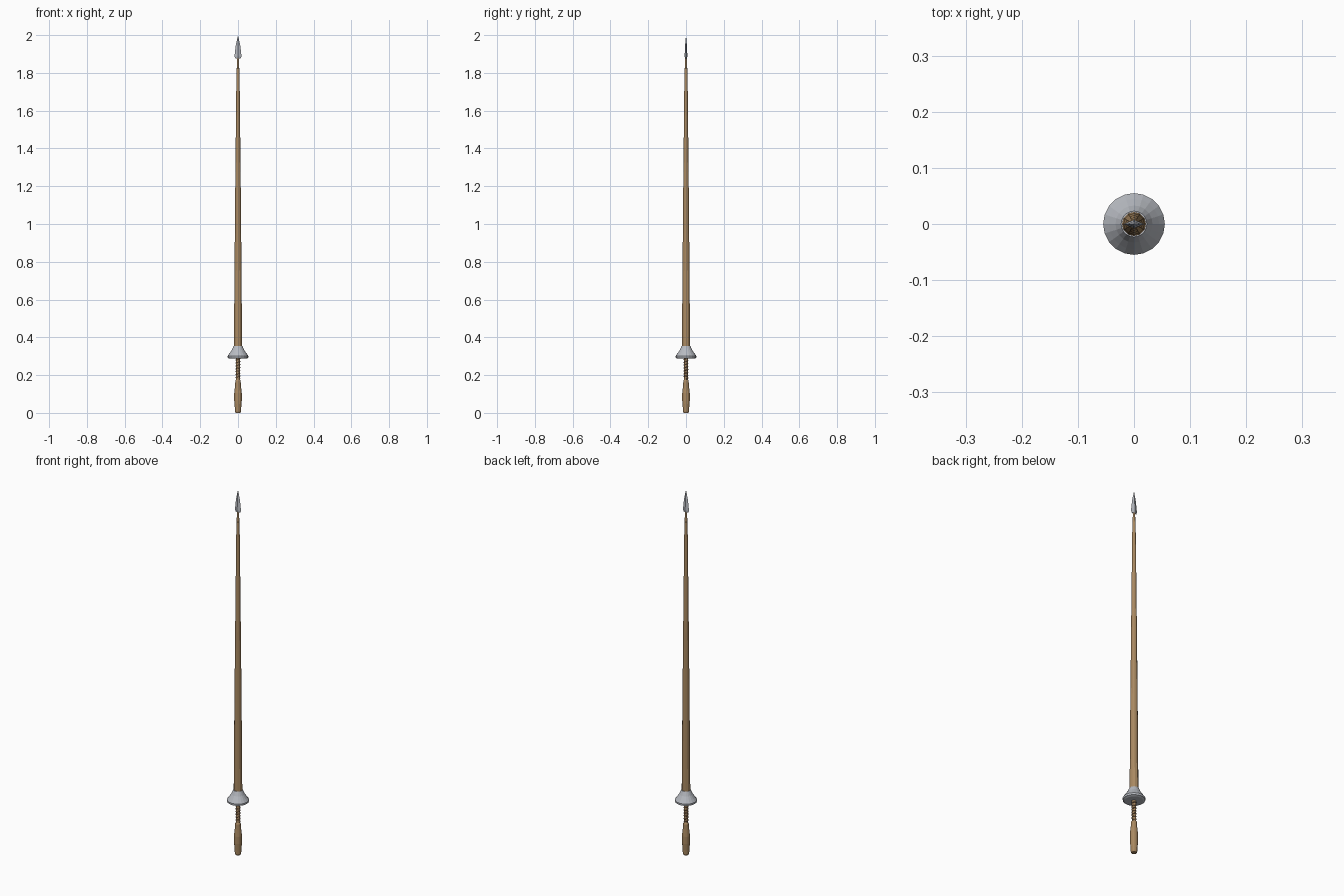
import bpy, bmesh
from math import sin, cos, pi

if "Cube" in bpy.data.objects:
    bpy.data.objects.remove(bpy.data.objects["Cube"])


def material(name, rgb):
    m = bpy.data.materials.new(name)
    m.diffuse_color = (*rgb, 1)
    m.use_nodes = True
    m.node_tree.nodes["Principled BSDF"].inputs["Base Color"].default_value = m.diffuse_color
    return m


wood = material("wood", (0.40, 0.25, 0.12))
leather = material("leather", (0.22, 0.12, 0.06))
steel = material("steel", (0.48, 0.50, 0.54))


def lathe(name, profile, sides, mat, flat=1.0):
    """Stack rings of (radius, z); radius 0 makes a point."""
    bm = bmesh.new()
    rings = []
    for r, z in profile:
        if r == 0:
            rings.append([bm.verts.new((0, 0, z))])
        else:
            rings.append([bm.verts.new((r * cos(2 * pi * i / sides),
                                        r * flat * sin(2 * pi * i / sides), z))
                          for i in range(sides)])
    for a, b in zip(rings, rings[1:]):
        for i in range(sides):
            j = (i + 1) % sides
            if len(b) == 1:
                bm.faces.new((a[i], a[j], b[0]))
            elif len(a) == 1:
                bm.faces.new((a[0], b[j], b[i]))
            else:
                bm.faces.new((a[i], a[j], b[j], b[i]))
    if len(rings[0]) > 1:
        bm.faces.new(rings[0][::-1])
    if len(rings[-1]) > 1:
        bm.faces.new(rings[-1])
    bmesh.ops.recalc_face_normals(bm, faces=bm.faces)
    me = bpy.data.meshes.new(name)
    bm.to_mesh(me)
    bm.free()
    me.materials.append(mat)
    ob = bpy.data.objects.new(name, me)
    bpy.context.collection.objects.link(ob)
    return ob


# Swollen wooden butt below the grip
lathe("butt", [(0.013, 0), (0.016, 0.008), (0.017, 0.03), (0.02, 0.065),
               (0.02, 0.105), (0.016, 0.14), (0.014, 0.17), (0.010, 0.177)], 12, wood)

# Narrow grip core with a cord wound around it
lathe("grip", [(0.0105, 0.17), (0.0105, 0.30)], 12, wood)
curve = bpy.data.curves.new("grip_wrap", 'CURVE')
curve.dimensions = '3D'
curve.bevel_depth = 0.003
curve.bevel_resolution = 0
turns, steps = 7, 12
spline = curve.splines.new('POLY')
spline.points.add(turns * steps)
for i, p in enumerate(spline.points):
    t = 2 * pi * i / steps
    p.co = (0.0105 * cos(t), 0.0105 * sin(t), 0.18 + 0.107 * i / (turns * steps), 1)
curve.materials.append(leather)
bpy.context.collection.objects.link(bpy.data.objects.new("grip_wrap", curve))

# Flared steel hand guard
lathe("hand_guard", [(0.044, 0.287), (0.054, 0.291), (0.055, 0.301),
                     (0.045, 0.315), (0.033, 0.333), (0.023, 0.355)], 20, steel)

# Long tapering shaft
lathe("shaft", [(0.0215, 0.345), (0.019, 0.70), (0.0155, 1.10),
                (0.0115, 1.50), (0.008, 1.82)], 12, wood)

# Slim neck with a collar
lathe("neck", [(0.0085, 1.812), (0.0085, 1.824), (0.0065, 1.826), (0.0055, 1.90)], 12, wood)

# Flattened diamond spearhead
lathe("spearhead", [(0.014, 1.877), (0.0185, 1.888), (0.012, 1.945), (0, 2.0)],
      4, steel, 0.4)
